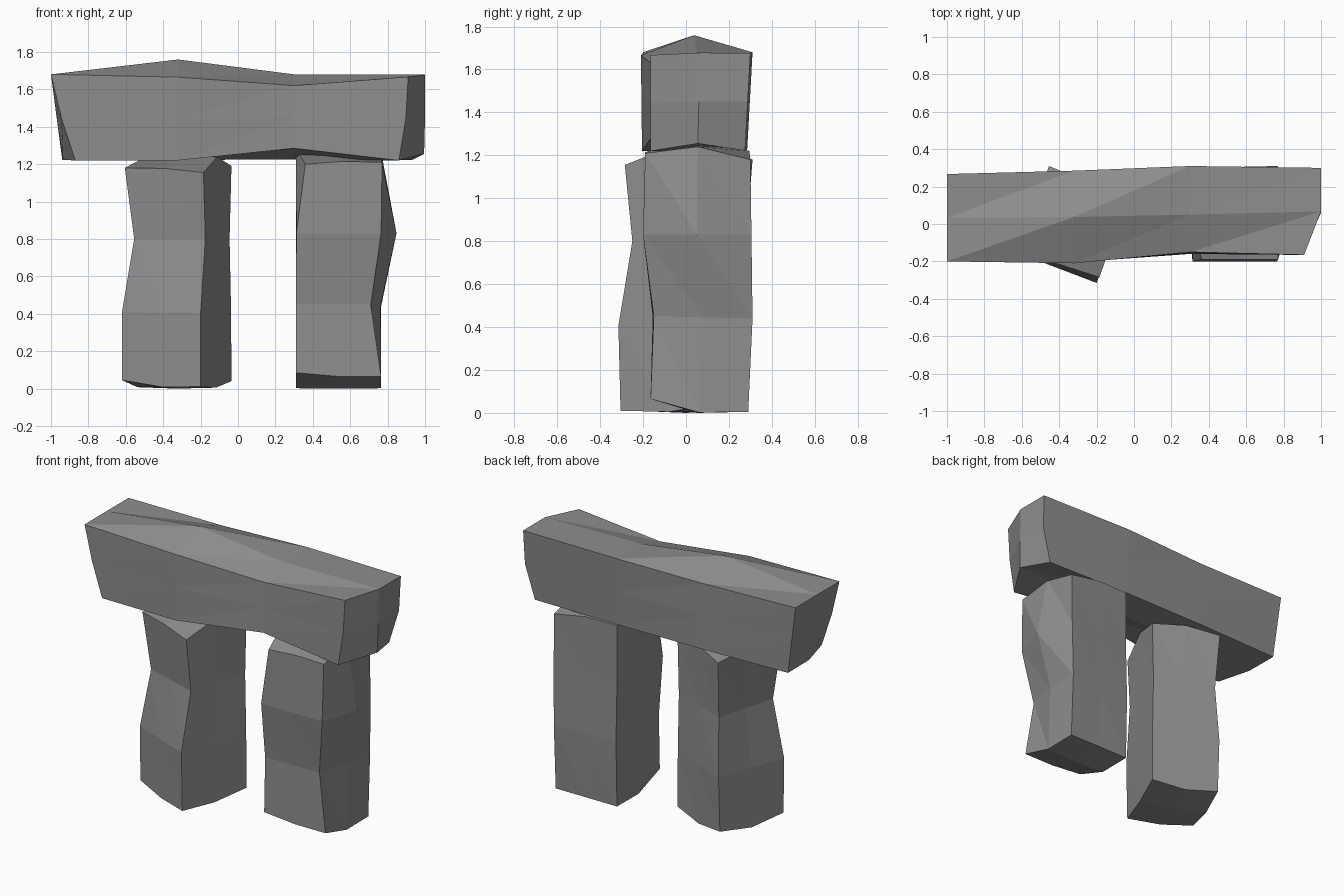
import bpy, bmesh
from mathutils import Vector

stone = bpy.data.materials.new("grey_stone")
stone.diffuse_color = (0.27, 0.27, 0.27, 1)


def ring8(corners, push={}):
    """Four corners plus edge midpoints; push nudges single points."""
    pts = []
    for i in range(4):
        a, b = Vector(corners[i]), Vector(corners[(i + 1) % 4])
        pts += [a, (a + b) / 2]
    for i, d in push.items():
        pts[i] += Vector(d)
    return pts


def loft(name, rings, start_centre, end_centre):
    """Rough stone block: rings joined by faceted sides, caps fanned in quads."""
    bm = bmesh.new()
    vs = [[bm.verts.new(p) for p in r] for r in rings]
    for lo, hi in zip(vs, vs[1:]):
        for i in range(8):
            j = (i + 1) % 8
            bm.faces.new((lo[i], lo[j], hi[i]))
            bm.faces.new((lo[j], hi[j], hi[i]))
    for r, c in ((vs[0], start_centre), (vs[-1], end_centre)):
        cv = bm.verts.new(c)
        for i in range(0, 8, 2):
            bm.faces.new((r[i - 1], r[i], r[i + 1], cv))
    bmesh.ops.recalc_face_normals(bm, faces=bm.faces)
    me = bpy.data.meshes.new(name)
    bm.to_mesh(me)
    bm.free()
    me.materials.append(stone)
    bpy.context.collection.objects.link(bpy.data.objects.new(name, me))


# Pillar corners: front-left, front-right, back-right, back-left
loft("left_pillar", [
    ring8([(-.62, -.15, .045), (-.2, -.305, .01), (-.035, .14, .04), (-.455, .29, .04)],
          {1: (0, 0, -.018), 3: (0, 0, -.02), 5: (0, 0, -.03), 7: (0, 0, -.035)}),
    ring8([(-.62, -.155, .41), (-.2, -.315, .405), (-.037, .14, .41), (-.455, .305, .41)]),
    ring8([(-.555, -.13, .8), (-.175, -.25, .8), (-.045, .14, .8), (-.44, .28, .8)]),
    ring8([(-.605, -.15, 1.18), (-.185, -.285, 1.155), (-.035, .14, 1.19), (-.455, .31, 1.18)],
          {1: (0, 0, .01), 3: (0, 0, .067), 5: (0, 0, .03), 7: (0, 0, .04)}),
], (-.33, 0, 0), (-.32, 0, 1.24))

loft("right_pillar", [
    ring8([(.31, -.165, .085), (.765, -.165, .065), (.765, .29, .005), (.31, .29, .005)],
          {1: (0, 0, -.01), 3: (0, 0, -.033), 7: (0, 0, -.043)}),
    ring8([(.31, -.155, .45), (.71, -.15, .45), (.765, .31, .44), (.31, .3, .44)],
          {3: (.025, 0, 0)}),
    ring8([(.312, -.2, .83), (.765, -.2, .83), (.77, .305, .83), (.31, .29, .83)],
          {3: (.08, 0, 0)}),
    ring8([(.36, -.19, 1.2), (.77, -.19, 1.21), (.77, .3, 1.18), (.31, .29, 1.22)],
          {1: (0, 0, .01), 3: (0, 0, .045), 5: (0, 0, .02), 7: (-.025, 0, .075)}),
], (.53, .05, 0), (.54, .05, 1.26))

# Lintel corners: front-bottom, back-bottom, back-top, front-top
loft("lintel", [
    ring8([(-.87, -.2, 1.22), (-.94, .26, 1.225), (-1, .267, 1.68), (-1, -.2, 1.68)],
          {1: (-.03, 0, 0), 3: (0, 0, 0), 7: (-.01, 0, 0)}),
    ring8([(-.32, -.205, 1.22), (-.32, .28, 1.225), (-.32, .285, 1.67), (-.32, -.21, 1.665)],
          {5: (0, 0, .092)}),
    ring8([(.3, -.16, 1.285), (.3, .285, 1.225), (.3, .31, 1.68), (.3, -.15, 1.62)],
          {1: (0, 0, -.03), 5: (0, -.03, .03)}),
    ring8([(.86, -.165, 1.22), (.93, .275, 1.222), (1, .3, 1.677), (.91, -.165, 1.667)],
          {1: (.1, 0, .034), 3: (.03, 0, 0), 5: (.045, 0, .006), 7: (.012, 0, 0)}),
], (-.97, .04, 1.45), (1, .06, 1.45))
